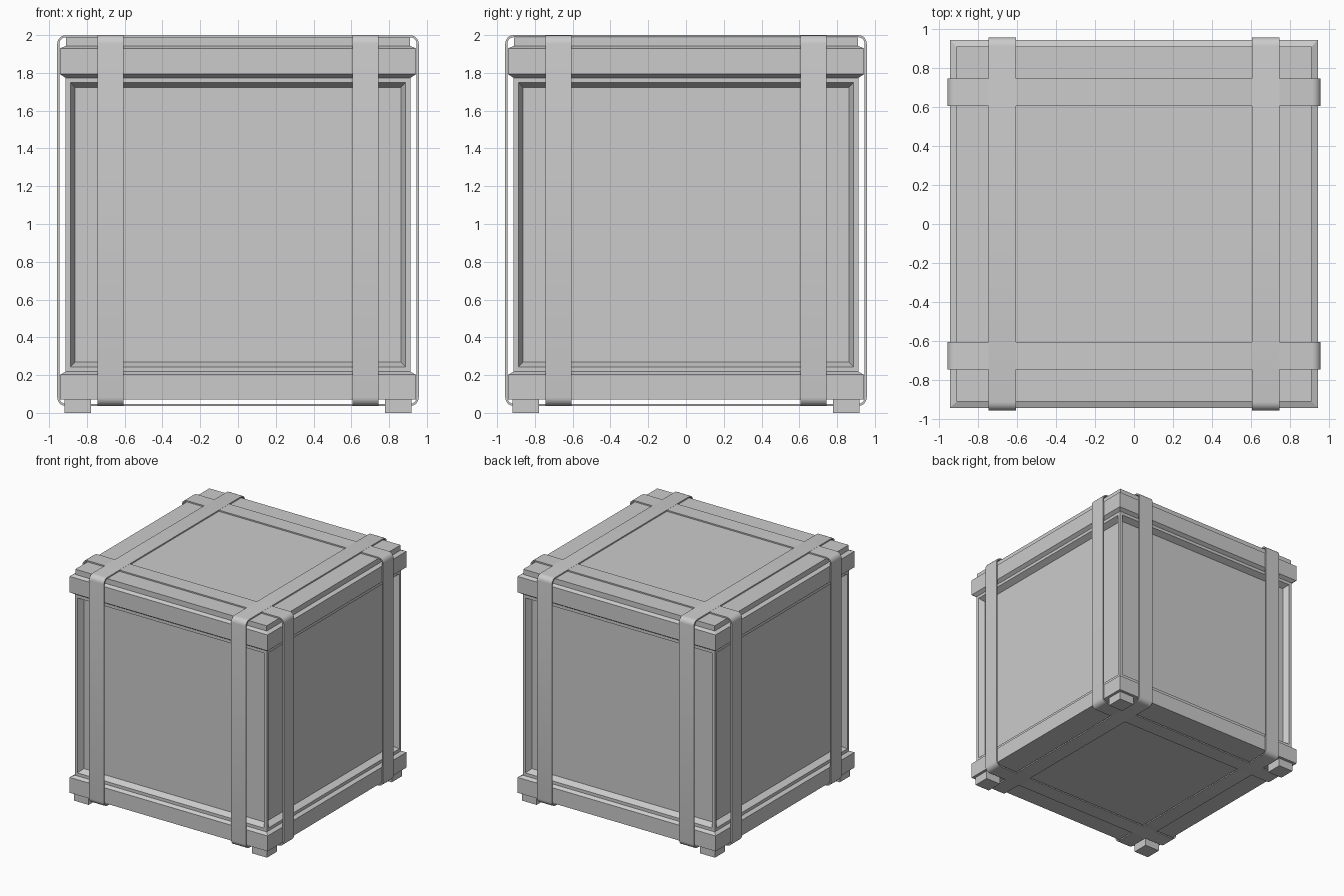
import bpy, bmesh, math

if "Cube" in bpy.data.objects:
    bpy.data.objects.remove(bpy.data.objects["Cube"])


def make_object(name, bm):
    bmesh.ops.recalc_face_normals(bm, faces=bm.faces)
    me = bpy.data.meshes.new(name)
    bm.to_mesh(me)
    bm.free()
    ob = bpy.data.objects.new(name, me)
    bpy.context.collection.objects.link(ob)
    return ob


def square_stack(bm, profile):
    """Loft square sections given as (half width, z); returns the side faces per level."""
    rings = [[bm.verts.new((sx * h, sy * h, z))
              for sx, sy in ((-1, -1), (1, -1), (1, 1), (-1, 1))] for h, z in profile]
    levels = []
    for a, b in zip(rings, rings[1:]):
        levels.append([bm.faces.new((a[i], a[(i + 1) % 4], b[(i + 1) % 4], b[i]))
                       for i in range(4)])
    bm.faces.new(rings[0][::-1])
    bm.faces.new(rings[-1])
    return levels


def rounded_rect(hw, z0, z1, r, segs=5):
    pts = []
    corners = ((hw - r, z1 - r, 0), (r - hw, z1 - r, 90),
               (r - hw, z0 + r, 180), (hw - r, z0 + r, 270))
    for cx, cz, start in corners:
        for i in range(segs + 1):
            a = math.radians(start + 90 * i / segs)
            pts.append((cx + r * math.cos(a), cz + r * math.sin(a)))
    return pts


def strap(name, offset, along_y, top):
    """Flat band wrapped round the crate as a closed loop."""
    t, half = 0.011, 0.07
    outer = rounded_rect(0.957, 0.037, top, 0.045)
    inner = rounded_rect(0.957 - t, 0.037 + t, top - t, 0.045 - t)
    bm = bmesh.new()
    loops = []
    for pts, w in ((outer, -half), (outer, half), (inner, half), (inner, -half)):
        loops.append([bm.verts.new((offset + w, u, z) if along_y else (u, offset + w, z))
                      for u, z in pts])
    n = len(outer)
    for k in range(4):
        a, b = loops[k], loops[(k + 1) % 4]
        for i in range(n):
            j = (i + 1) % n
            bm.faces.new((a[i], a[j], b[j], b[i]))
    ob = make_object(name, bm)
    bpy.ops.object.select_all(action='DESELECT')
    ob.select_set(True)
    bpy.context.view_layer.objects.active = ob
    bpy.ops.object.shade_smooth_by_angle(angle=math.radians(40))


# Crate body with lower rim, upper rim and lid slab; side panels recessed
bm = bmesh.new()
levels = square_stack(bm, [(0.942, 0.07), (0.942, 0.202), (0.913, 0.218),
                           (0.913, 1.774), (0.942, 1.793), (0.942, 1.93),
                           (0.91, 1.943), (0.91, 1.988)])
bmesh.ops.recalc_face_normals(bm, faces=bm.faces)
panels = levels[2]
for face in panels:
    bmesh.ops.inset_individual(bm, faces=[face], thickness=0.037)
    bmesh.ops.inset_individual(bm, faces=[face], thickness=0.035, depth=-0.05)
make_object("crate_body", bm)

# Four corner feet
for sx, xn in ((-1, "left"), (1, "right")):
    for sy, yn in ((-1, "front"), (1, "back")):
        bm = bmesh.new()
        square_stack(bm, [(0.07, 0), (0.07, 0.071)])
        foot = make_object(f"{yn}_{xn}_foot", bm)
        foot.location = (sx * 0.848, sy * 0.848, 0)

# Two straps each way, the front-to-back pair lying on top
for s, xn, yn in ((-1, "left", "front"), (1, "right", "back")):
    strap(f"{xn}_strap", s * 0.675, True, 2.0)
    strap(f"{yn}_strap", s * 0.675, False, 1.999)
